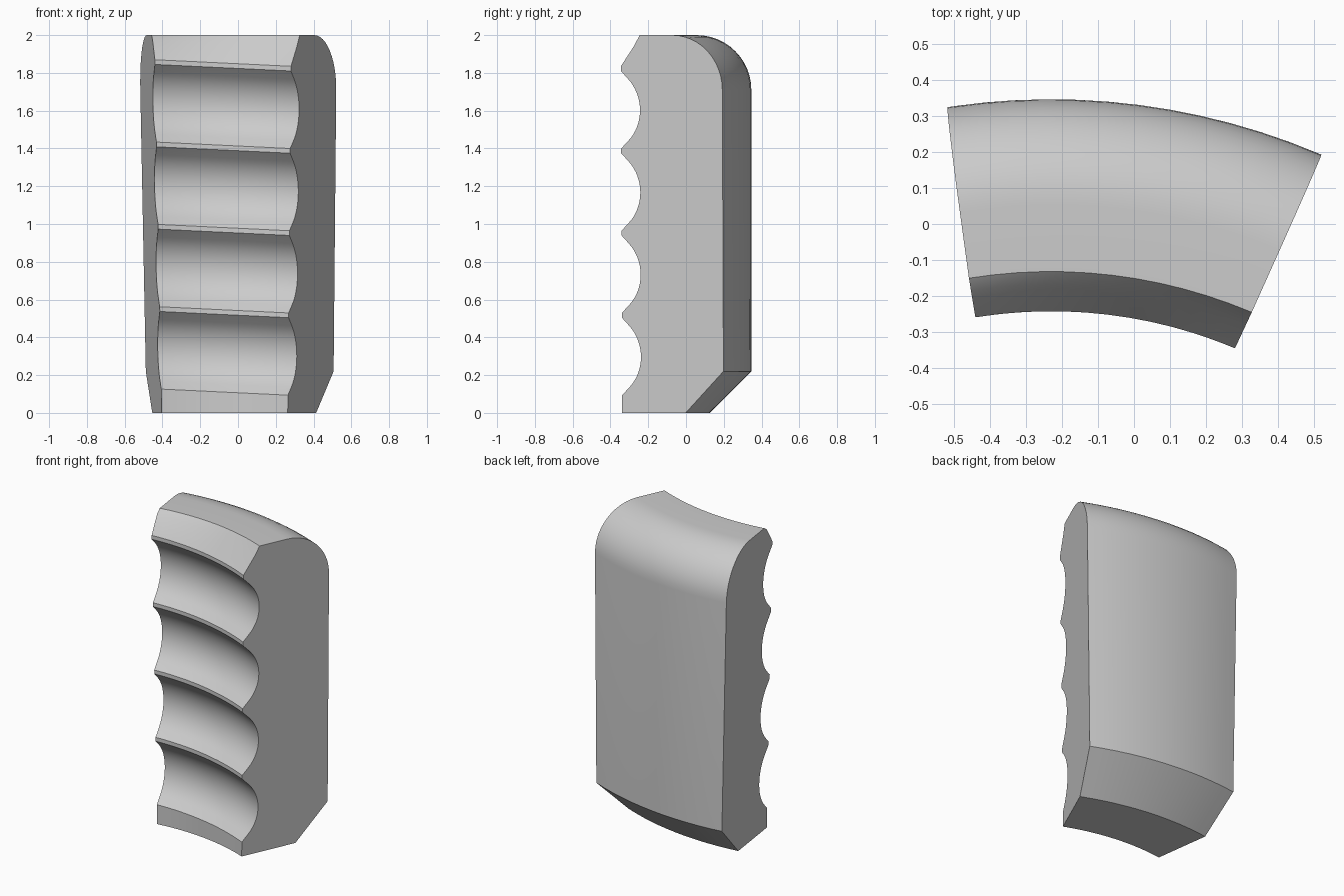
import bpy, bmesh, math

cube = bpy.data.objects.get("Cube")
if cube:
    bpy.data.objects.remove(cube, do_unlink=True)

# Sweep axis (vertical) and main radii
CX, CY = -0.23, -1.56
R_IN, R_OUT, DEPTH = 1.318, 1.906, 0.11
TILT = 0.048          # finger grooves drop towards +x
STEPS = 12            # segments along the sweep

# Profile as (radius, height, tilt)
profile = [(R_OUT - 0.22, 0, 0), (R_IN, 0, 0)]

# Finger grooves: narrow ridges joined by 45 degree flanks and a round valley
PITCH, FIRST, LAND, ARC = 0.4355, 0.094, 0.0125, 0.23
half = PITCH / 2 - LAND
for i in range(4):
    low = FIRST + i * PITCH + LAND
    mid = low + half
    profile.append((R_IN, low, TILT))
    for k in range(-8, 9):
        a = math.radians(45) * k / 8
        profile.append((R_IN + DEPTH - ARC * (1 - math.cos(a)), mid + ARC * math.sin(a), TILT))
    profile.append((R_IN, mid + half, TILT))

# Last ridge and the cut-off groove at the top
top_ridge = FIRST + 4 * PITCH + LAND
profile += [(R_IN, top_ridge, TILT), (R_IN + 0.075, 1.955, TILT), (R_IN + DEPTH, 2, 0)]

# Rounded upper back edge, then the bottom chamfer
ROUND = 0.29
for k in range(13):
    a = math.radians(90) * k / 12
    profile.append((R_OUT - ROUND + ROUND * math.sin(a), 2 - ROUND + ROUND * math.cos(a), 0))
profile.append((R_OUT, 0.22, 0))


def end_angle(r, slope, x, y):
    """Sweep angle where radius r meets the end line through (x, y)."""
    phi = math.atan(slope)
    d = (x - CX) - slope * (y - CY)
    return phi + math.asin(d * math.cos(phi) / r)


# Loft the profile around the axis between two slightly drafted end planes
bm = bmesh.new()
rows = []
for r, z, tilt in profile:
    a0 = end_angle(r, -0.137, -0.44 + 0.02 * (1.85 - z), -0.26)
    a1 = end_angle(r, 0.449, 0.28 - 0.011 * (1.83 - z), -0.345)
    row = []
    for s in range(STEPS + 1):
        a = a0 + (a1 - a0) * s / STEPS
        x = CX + r * math.sin(a)
        row.append(bm.verts.new((x, CY + r * math.cos(a), z - tilt * x)))
    rows.append(row)
for j, row in enumerate(rows):
    nxt = rows[(j + 1) % len(rows)]
    for s in range(STEPS):
        bm.faces.new((row[s], row[s + 1], nxt[s + 1], nxt[s]))
# Flat end faces
for s in (0, STEPS):
    bm.faces.new([row[s] for row in rows])
bmesh.ops.recalc_face_normals(bm, faces=bm.faces[:])

mesh = bpy.data.meshes.new("finger_grip")
bm.to_mesh(mesh)
bm.free()
grip = bpy.data.objects.new("finger_grip", mesh)
bpy.context.collection.objects.link(grip)

# Single grey material
grey = bpy.data.materials.new("light_grey")
grey.use_nodes = True
colour = (0.6, 0.6, 0.6, 1)
grey.diffuse_color = colour
grey.node_tree.nodes["Principled BSDF"].inputs["Base Color"].default_value = colour
mesh.materials.append(grey)

# Smooth curved areas, keep hard edges
bpy.ops.object.select_all(action="DESELECT")
grip.select_set(True)
bpy.context.view_layer.objects.active = grip
bpy.ops.object.shade_smooth_by_angle(angle=math.radians(25))
